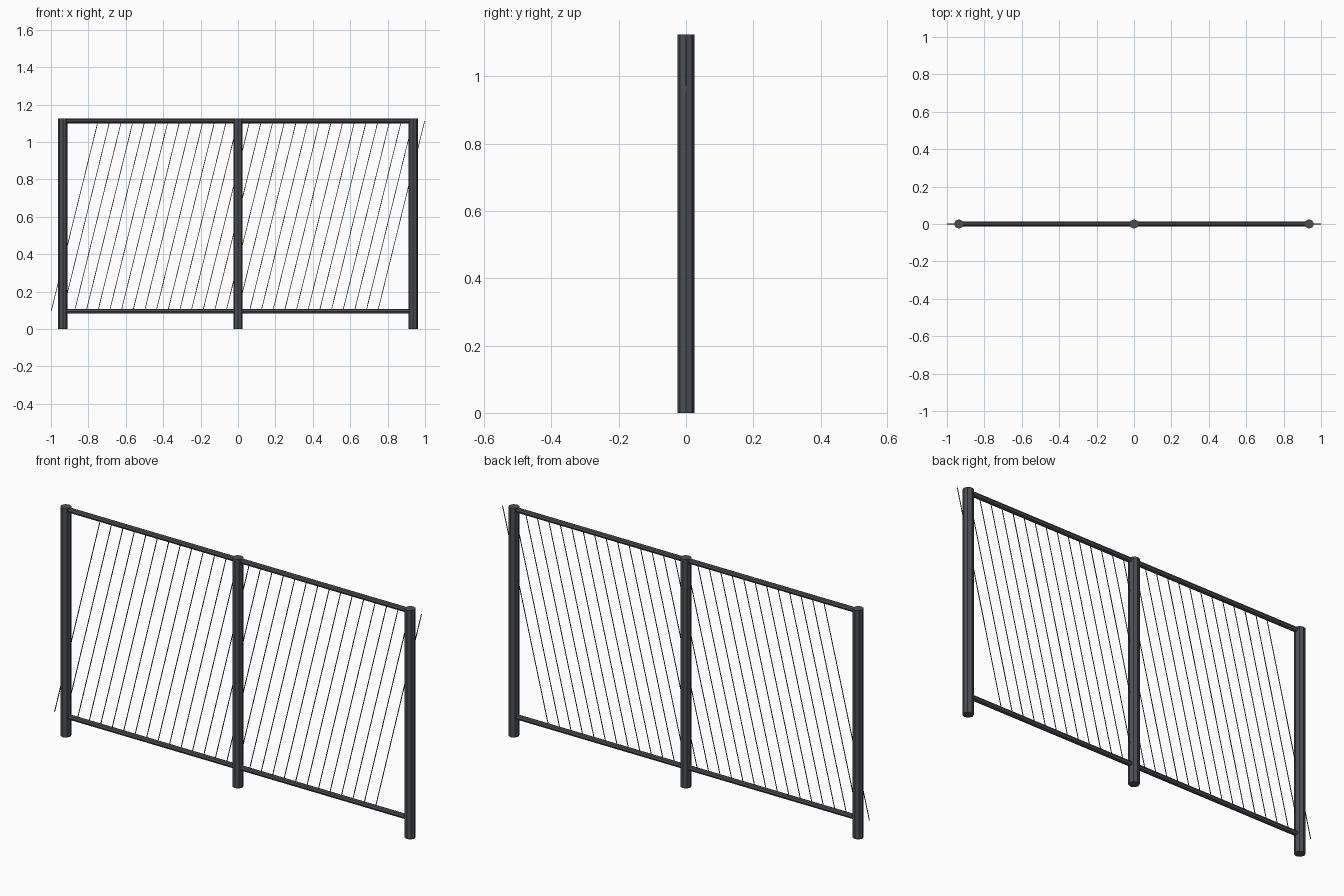
import bpy
from mathutils import Vector

if "Cube" in bpy.data.objects:
    bpy.data.objects.remove(bpy.data.objects["Cube"])

metal = bpy.data.materials.new("dark_metal")
metal.diffuse_color = (0.075, 0.078, 0.09, 1)
metal.use_nodes = True
metal.node_tree.nodes["Principled BSDF"].inputs["Base Color"].default_value = metal.diffuse_color


def bar(name, start, end, radius, sides=8):
    """Straight faceted bar between two points."""
    a, b = Vector(start), Vector(end)
    d = b - a
    bpy.ops.mesh.primitive_cylinder_add(vertices=sides, radius=radius, depth=d.length,
                                        location=(a + b) / 2)
    ob = bpy.context.object
    ob.rotation_euler = Vector((0, 0, 1)).rotation_difference(d).to_euler()
    ob.name = name
    ob.data.materials.append(metal)
    return ob


HEIGHT, POST_X = 1.125, 0.9365
LOW, HIGH = 0.095, 1.1125

# Upright posts
for name, x in (("left_post", -POST_X), ("middle_post", 0), ("right_post", POST_X)):
    bar(name, (x, 0, 0), (x, 0, HEIGHT), 0.025)

# Horizontal rails
for name, z in (("bottom_rail", LOW), ("top_rail", HIGH)):
    bar(name, (-POST_X, 0, z), (POST_X, 0, z), 0.0125)

# Slanted wires, evenly spaced, the outermost overshooting the end posts
WIRES, LEAN = 29, 0.25
for i in range(WIRES):
    x = -0.998 + i * (1.996 - LEAN) / (WIRES - 1)
    bar(f"wire_{i + 1:02d}", (x, 0, LOW + 0.003), (x + LEAN, 0, HIGH), 0.002, 6)
